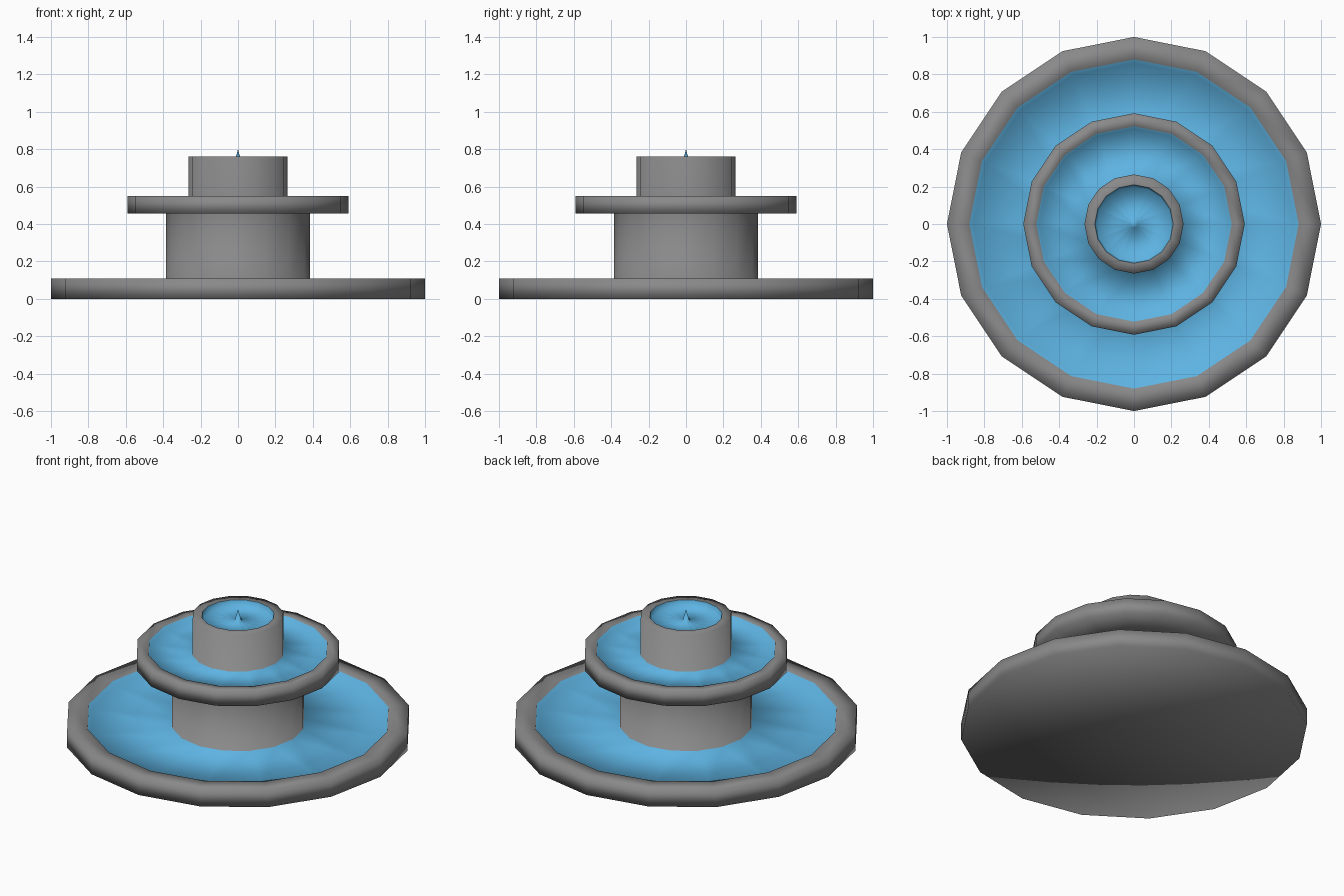
import bpy, bmesh, math

if "Cube" in bpy.data.objects:
    bpy.data.objects.remove(bpy.data.objects["Cube"])

SIDES = 16


def material(name, rgb):
    m = bpy.data.materials.new(name)
    m.diffuse_color = (*rgb, 1)
    m.use_nodes = True
    m.node_tree.nodes["Principled BSDF"].inputs["Base Color"].default_value = m.diffuse_color
    return m


stone = material("grey stone", (0.25, 0.25, 0.25))
water = material("blue water", (0.11, 0.45, 0.76))


def lathe(name, profile, wet):
    """Spin a (radius, z) profile; segments listed in wet become water."""
    bm = bmesh.new()
    rings = []
    for r, z in profile:
        if r == 0:
            rings.append([bm.verts.new((0, 0, z))] * SIDES)
        else:
            rings.append([bm.verts.new((r * math.cos(a), r * math.sin(a), z))
                          for a in (2 * math.pi * i / SIDES for i in range(SIDES))])
    for s, (lo, hi) in enumerate(zip(rings, rings[1:])):
        for i in range(SIDES):
            j = (i + 1) % SIDES
            corners = list(dict.fromkeys([lo[i], lo[j], hi[j], hi[i]]))
            f = bm.faces.new(corners)
            f.smooth = True
            f.material_index = int(s in wet)
    me = bpy.data.meshes.new(name)
    bm.to_mesh(me)
    bm.free()
    me.materials.append(stone)
    me.materials.append(water)
    ob = bpy.data.objects.new(name, me)
    bpy.context.collection.objects.link(ob)
    return ob


# Wide ground basin with its water and the pillar above
lathe("lower_basin_and_pillar",
      [(0, 0), (1, 0), (1, 0.108), (0.88, 0.108), (0.86, 0.075),
       (0.385, 0.075), (0.385, 0.455)], {3, 4})

# Middle bowl with its water and the short upper pillar
lathe("middle_bowl_and_cup",
      [(0.385, 0.455), (0.592, 0.455), (0.592, 0.55), (0.522, 0.55),
       (0.51, 0.525), (0.265, 0.525), (0.265, 0.762), (0.21, 0.762)], {3, 4})

# Water in the top cup, with a thin jet in the middle
lathe("top_water_and_jet",
      [(0.21, 0.762), (0.2, 0.725), (0.02, 0.725), (0, 0.8)], {0, 1, 2})
